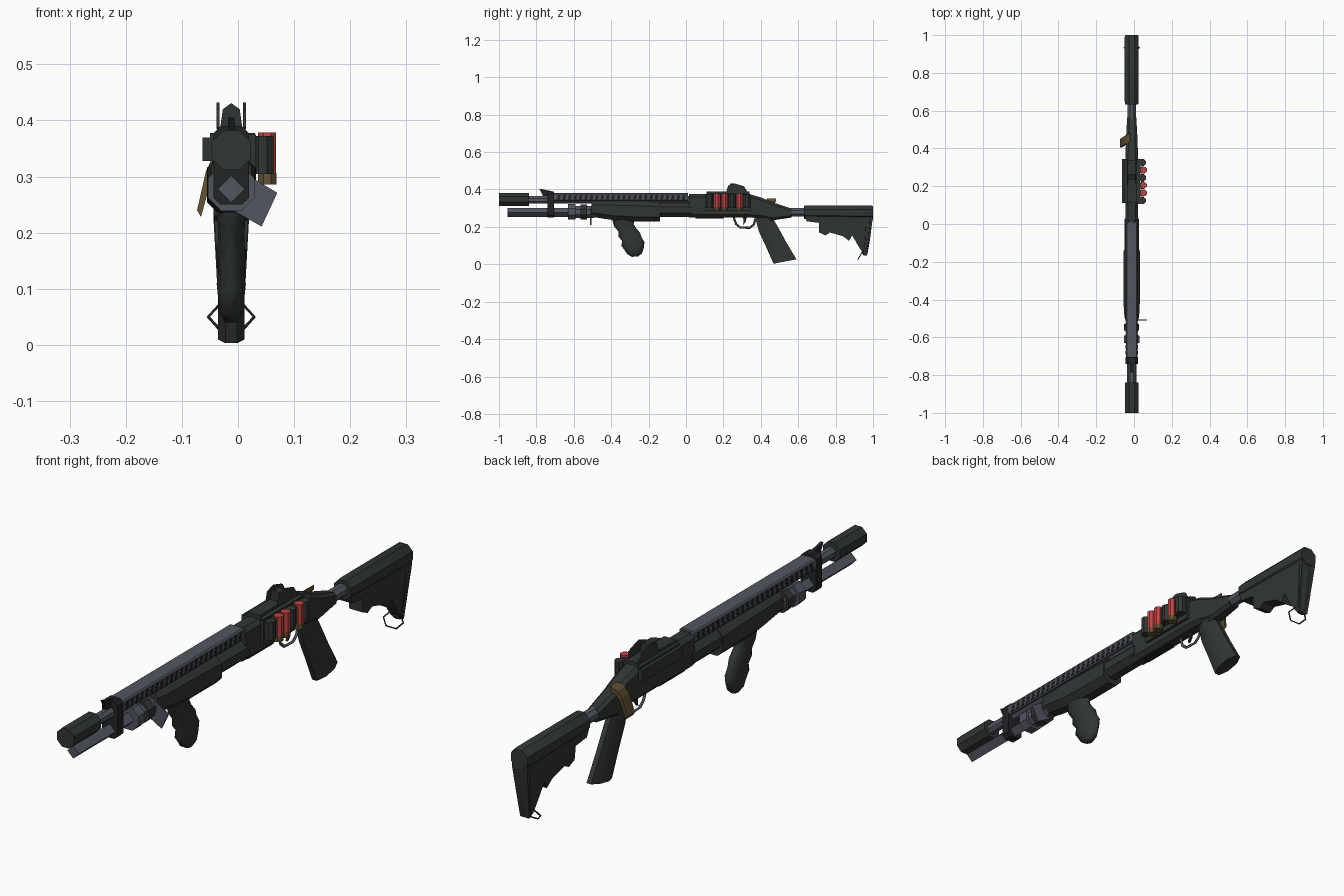
import bpy, bmesh, math
from mathutils import Vector

C = -0.012  # x of the gun's centre plane


def material(name, rgb):
    m = bpy.data.materials.new(name)
    m.diffuse_color = (*rgb, 1)
    return m


DARK = material("dark green grey", (0.030, 0.036, 0.034))
STEEL = material("blue grey steel", (0.088, 0.092, 0.118))
BLACK = material("black", (0.016, 0.017, 0.019))
RED = material("shell red", (0.55, 0.055, 0.055))
BRASS = material("brass", (0.13, 0.085, 0.032))


def finish(name, bm, mat, smooth=None):
    bmesh.ops.recalc_face_normals(bm, faces=bm.faces)
    me = bpy.data.meshes.new(name)
    bm.to_mesh(me)
    bm.free()
    me.materials.append(mat)
    ob = bpy.data.objects.new(name, me)
    bpy.context.collection.objects.link(ob)
    if smooth:
        bpy.context.view_layer.objects.active = ob
        ob.select_set(True)
        bpy.ops.object.shade_smooth_by_angle(angle=math.radians(smooth))
        ob.select_set(False)
    return ob


def loft(name, rings, mat, smooth=None):
    """Skin a list of equal-length point rings and cap both ends."""
    bm = bmesh.new()
    vs = [[bm.verts.new(p) for p in r] for r in rings]
    n = len(rings[0])
    for a, b in zip(vs, vs[1:]):
        for i in range(n):
            j = (i + 1) % n
            bm.faces.new((a[i], a[j], b[j], b[i]))
    bm.faces.new(vs[0])
    bm.faces.new(vs[-1])
    return finish(name, bm, mat, smooth)


def prism(name, pts, x0, x1, mat, smooth=None):
    """Side profile of (y, z) points, extruded across x."""
    return loft(name, [[(x, y, z) for y, z in pts] for x in (x0, x1)], mat, smooth)


def box(name, x0, x1, y0, y1, z0, z1, mat):
    return prism(name, [(y0, z0), (y1, z0), (y1, z1), (y0, z1)], x0, x1, mat)


def rod(name, y0, y1, z, r, n, mat, x=C, turn=0.5):
    """Round bar along y."""
    ang = [(i + turn) * math.tau / n for i in range(n)]
    return loft(name, [[(x + r * math.cos(a), y, z + r * math.sin(a)) for a in ang]
                       for y in (y0, y1)], mat, 50 if n > 8 else None)


def post(name, x, y, z0, z1, r, n, mat):
    """Round bar along z."""
    ang = [(i + 0.5) * math.tau / n for i in range(n)]
    return loft(name, [[(x + r * math.cos(a), y + r * math.sin(a), z) for a in ang]
                       for z in (z0, z1)], mat)


def body(name, sections, mat, cut=0.35, smooth=None):
    """Chamfered box sections (y, half width, z0, z1) skinned along y."""
    rings = []
    for y, w, z0, z1 in sections:
        c = min(w, (z1 - z0) / 2) * 2 * cut
        half = [(w - c, z0), (w, z0 + c), (w, z1 - c), (w - c, z1)]
        pts = half + [(-x, z) for x, z in reversed(half)]
        rings.append([(C + x, y, z) for x, z in pts])
    return loft(name, rings, mat, smooth)


def limb(name, sections, n, mat, smooth=None):
    """Oval sections, each given by a front point, a back point and a half width."""
    rings = []
    for y0, z0, y1, z1, w in sections:
        ring = []
        for i in range(n):
            a = (i + 0.5) * math.tau / n
            t = 0.5 + 0.5 * math.cos(a) / math.cos(math.pi / n)
            ring.append((C + w * math.sin(a), y0 + (y1 - y0) * t, z0 + (z1 - z0) * t))
        rings.append(ring)
    return loft(name, rings, mat, smooth)


def wire(name, pts, r, mat, cyclic=False):
    cu = bpy.data.curves.new(name, 'CURVE')
    cu.dimensions = '3D'
    cu.bevel_depth, cu.bevel_resolution = r, 0
    sp = cu.splines.new('POLY')
    sp.points.add(len(pts) - 1)
    for p, q in zip(sp.points, pts):
        p.co = (*q, 1)
    sp.use_cyclic_u = cyclic
    tmp = bpy.data.objects.new(name + "_path", cu)
    bpy.context.collection.objects.link(tmp)
    bm = bmesh.new()
    bm.from_mesh(tmp.evaluated_get(bpy.context.evaluated_depsgraph_get()).to_mesh())
    bpy.data.objects.remove(tmp)
    return finish(name, bm, mat)


# Barrel, muzzle cylinder and magazine tube
rod("barrel", -0.86, 0.05, 0.345, 0.021, 8, STEEL)
rod("muzzle_cylinder", -1.0, -0.84, 0.347, 0.038, 8, DARK)
rod("magazine_tube", -0.955, -0.45, 0.278, 0.024, 4, STEEL, turn=0)
rod("rear_magazine_tube", -0.16, 0.03, 0.29, 0.041, 8, DARK)

# Barrel clamp and front sight
body("barrel_clamp", [(-0.74, 0.032, 0.25, 0.39), (-0.705, 0.032, 0.25, 0.39)], BLACK, 0.2)
prism("front_sight", [(-0.785, 0.405), (-0.715, 0.39), (-0.715, 0.36), (-0.765, 0.365)],
      C - 0.006, C + 0.006, BLACK)

# Vented heat shield over the barrel
body("heat_shield", [(-0.705, 0.031, 0.338, 0.38), (0.01, 0.031, 0.338, 0.38)], STEEL, 0.12)
for i in range(24):
    y = -0.69 + i * 0.029
    for s in (-1, 1):
        x = C + s * 0.031
        prism("shield_vent", [(y, 0.342), (y + 0.016, 0.342), (y + 0.021, 0.371), (y + 0.005, 0.371)],
              x - 0.001, x + 0.001, BLACK)

# Tube rings and the tilted plate beside them
rod("front_tube_ring", -0.63, -0.59, 0.28, 0.045, 8, STEEL)
rod("rear_tube_ring", -0.565, -0.53, 0.28, 0.043, 8, DARK)
rod("ring_sleeve", -0.60, -0.49, 0.28, 0.034, 8, STEEL)
loft("tilted_plate", [[(x, y, z) for x, z in ((0.01, 0.307), (0.07, 0.271), (0.042, 0.211), (-0.018, 0.245))]
                      for y in (-0.512, -0.506)], STEEL)

# Pump forend and vertical foregrip
body("pump_forend", [(-0.505, 0.036, 0.255, 0.338), (-0.46, 0.042, 0.247, 0.34),
                     (-0.38, 0.043, 0.235, 0.34), (-0.28, 0.043, 0.23, 0.338),
                     (-0.14, 0.043, 0.23, 0.333)], DARK, 0.28, 30)
limb("foregrip", [(-0.395, 0.24, -0.275, 0.24, 0.026), (-0.385, 0.205, -0.28, 0.215, 0.024),
                  (-0.362, 0.175, -0.268, 0.195, 0.023), (-0.362, 0.150, -0.245, 0.168, 0.026),
                  (-0.342, 0.125, -0.238, 0.145, 0.023), (-0.345, 0.098, -0.222, 0.118, 0.026),
                  (-0.328, 0.075, -0.226, 0.085, 0.023), (-0.315, 0.055, -0.235, 0.060, 0.021),
                  (-0.29, 0.040, -0.255, 0.042, 0.012)], 10, DARK, 60)

# Receiver, narrowing at the back
body("receiver", [(0.015, 0.034, 0.25, 0.375), (0.34, 0.034, 0.25, 0.375),
                  (0.40, 0.032, 0.247, 0.358), (0.46, 0.030, 0.235, 0.332),
                  (0.565, 0.024, 0.25, 0.298)], DARK, 0.22)
box("loading_port", C - 0.018, C + 0.018, 0.05, 0.2, 0.246, 0.252, BLACK)

# Sight rail and rear sight
box("sight_rail", C - 0.025, C + 0.025, 0.11, 0.34, 0.37, 0.388, DARK)
for s in (-1, 1):
    x = C + s * 0.0235
    prism("rear_sight_wing", [(0.215, 0.385), (0.225, 0.42), (0.26, 0.432), (0.31, 0.417), (0.33, 0.385)],
          x - 0.0025, x + 0.0025, DARK)
loft("rear_sight_post", [[(C + x, y, z) for x, z in ((-0.02, 0.385), (0.02, 0.385), (0.015, 0.42),
                                                     (0, 0.431), (-0.015, 0.42))]
                         for y in (0.235, 0.262)], DARK)

# Side saddle with six holders, three of them loaded
box("saddle_plate", 0.02, 0.032, 0.105, 0.345, 0.285, 0.375, DARK)
box("saddle_bridge", -0.05, 0.03, 0.11, 0.34, 0.36, 0.378, DARK)
box("saddle_left_bracket", -0.063, -0.043, 0.11, 0.345, 0.328, 0.37, DARK)
for i in range(6):
    y = 0.125 + i * 0.04
    post("shell_holder", 0.044, y, 0.305, 0.372, 0.0205, 8, DARK)
    if i in (1, 2, 4):
        post("shell_case", 0.052, y, 0.305, 0.379, 0.0175, 8, RED)
        post("shell_base", 0.052, y, 0.286, 0.306, 0.0178, 8, BRASS)

# Brass lever hanging over the left side
loft("brass_lever", [[(x, y + d, z) for x, z, d in ((-0.022, 0.352, 0.02), (-0.045, 0.335, 0.01), (-0.057, 0.31, 0),
                                                    (-0.073, 0.24, -0.01), (-0.066, 0.228, -0.01),
                                                    (-0.046, 0.30, 0), (-0.022, 0.335, 0.02))]
                     for y in (0.415, 0.46)], BRASS)

# Trigger and guard
wire("trigger_guard", [(C, y, z) for y, z in ((0.255, 0.25), (0.268, 0.215), (0.29, 0.197), (0.34, 0.195),
                                              (0.362, 0.212), (0.372, 0.245))], 0.006, STEEL)
prism("trigger", [(0.305, 0.25), (0.325, 0.25), (0.318, 0.225), (0.305, 0.21), (0.308, 0.23)],
      C - 0.005, C + 0.005, BLACK)

# Pistol grip
limb("pistol_grip", [(0.375, 0.25, 0.505, 0.25, 0.027), (0.375, 0.23, 0.47, 0.235, 0.026),
                     (0.39, 0.175, 0.493, 0.197, 0.025), (0.425, 0.10, 0.535, 0.12, 0.025),
                     (0.468, 0.003, 0.59, 0.027, 0.026)], 8, DARK, 40)

# Stock tube, stock and butt
rod("stock_tube", 0.55, 0.65, 0.278, 0.024, 8, STEEL)
body("stock_cheek", [(0.632, 0.034, 0.243, 0.313), (0.65, 0.037, 0.24, 0.315),
                     (0.99, 0.037, 0.235, 0.315), (1.0, 0.034, 0.24, 0.31)], DARK, 0.3, 35)
stock = prism("stock_web", [(0.635, 0.26), (0.645, 0.23), (0.71, 0.222), (0.712, 0.17), (0.745, 0.155),
                            (0.77, 0.17), (0.84, 0.15), (0.872, 0.125), (0.888, 0.155), (0.92, 0.10),
                            (0.945, 0.06), (0.968, 0.046), (0.98, 0.12), (0.998, 0.24), (0.998, 0.28),
                            (0.64, 0.28)], -1, 1, DARK)
for v in stock.data.vertices:  # the web gets thinner downwards
    v.co.x = C + v.co.x * (0.019 + 0.065 * max(0, v.co.z - 0.05))
limb("butt_pad", [(0.945, 0.29, 1.0, 0.29, 0.034), (0.95, 0.22, 0.995, 0.22, 0.034),
                  (0.948, 0.12, 0.982, 0.12, 0.028), (0.94, 0.06, 0.97, 0.055, 0.022),
                  (0.95, 0.048, 0.966, 0.047, 0.014)], 8, DARK, 40)

# Sling loop under the butt
wire("sling_loop", [(C + x, 0.933 + t * 0.013, 0.05 + t * 0.022) for x, t in
                    ((-0.041, 0), (-0.021, 1), (0.021, 1), (0.041, 0), (0.021, -1), (-0.021, -1))],
     0.003, BLACK, True)
